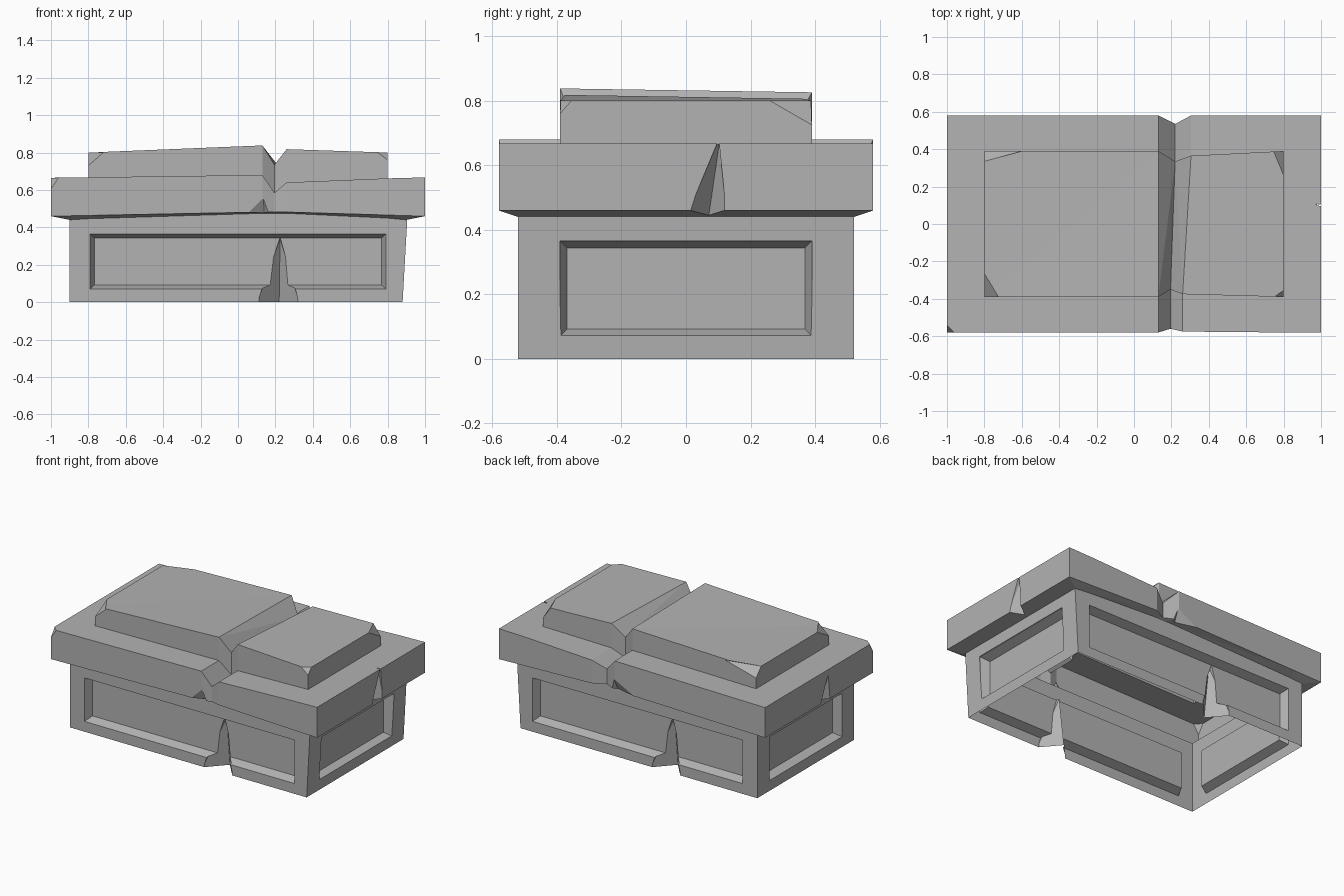
import bpy, bmesh
from mathutils import Vector

cube = bpy.data.objects.get("Cube")
if cube:
    bpy.data.objects.remove(cube, do_unlink=True)

stone = bpy.data.materials.new("grey stone")
stone.use_nodes = True
GREY = (0.45, 0.45, 0.45, 1)
stone.diffuse_color = GREY
stone.node_tree.nodes["Principled BSDF"].inputs["Base Color"].default_value = GREY


def to_object(bm, name):
    bmesh.ops.recalc_face_normals(bm, faces=bm.faces)
    mesh = bpy.data.meshes.new(name)
    bm.to_mesh(mesh)
    bm.free()
    mesh.materials.append(stone)
    ob = bpy.data.objects.new(name, mesh)
    bpy.context.collection.objects.link(ob)
    return ob


def hull(name, points):
    """Convex solid around a few points."""
    bm = bmesh.new()
    for p in points:
        bm.verts.new(p)
    res = bmesh.ops.convex_hull(bm, input=bm.verts)
    loose = {v for v in res["geom_interior"] + res["geom_unused"] if isinstance(v, bmesh.types.BMVert)}
    bmesh.ops.delete(bm, geom=list(loose), context="VERTS")
    return to_object(bm, name)


def turned(points):
    """The same points turned half round the vertical axis."""
    return [(-x, -y, z) for x, y, z in points]


def carve(ob, cutters, is_open):
    """Cut every cutter away, then drop the faces that leave the shell open."""
    for c in cutters:
        c.hide_render = True
        mod = ob.modifiers.new("cut", "BOOLEAN")
        mod.operation = "DIFFERENCE"
        mod.solver = "EXACT"
        mod.object = c
    bpy.context.view_layer.update()
    result = bpy.data.meshes.new_from_object(ob.evaluated_get(bpy.context.evaluated_depsgraph_get()))
    ob.modifiers.clear()
    ob.data = result
    for c in cutters:
        bpy.data.objects.remove(c, do_unlink=True)
    bm = bmesh.new()
    bm.from_mesh(result)
    bmesh.ops.delete(bm, geom=[f for f in bm.faces if is_open(f)], context="FACES")
    bmesh.ops.dissolve_limit(bm, angle_limit=0.01, verts=bm.verts, edges=bm.edges)
    for f in bm.faces:
        f.smooth = False
        f.material_index = 0
    bm.to_mesh(result)
    bm.free()


# Chest: a box whose right end leans in slightly towards the ground
W, D, TOP = 0.9, 0.52, 0.48
chest = hull("chest", [(x, y, z) for y in (-D, D)
                       for x, z in ((-W, 0), (W - 0.02, 0), (W + 0.007, TOP), (-W, TOP))])


# Sunken panels with sloping reveals on all four sides
def panel(half, wall, depth, along_x, side):
    points = []
    for grow, off in ((0.021, 0.05), (0, 0), (-0.022, -depth)):
        if off > 0:
            grow = 0
        for s in (-1, 1):
            for z in (0.07 - grow, 0.365 + grow):
                if grow > 0:
                    continue
                a, b = s * (half + grow), side * (wall + off)
                points.append((a, b, z) if along_x else (b, a, z))
    return hull("panel_cutter", points)


cutters = [panel(0.79, D, 0.055, True, s) for s in (-1, 1)]
cutters += [panel(0.39, W - 0.01 * (s > 0), 0.055, False, s) for s in (-1, 1)]

# Wedge cracks rising from the ground on the front and the back
crack = [(0.1, -0.53, -0.01), (0.33, -0.53, -0.01), (0.22, -0.4, -0.01),
         (0.225, -0.53, 0.36), (0.225, -0.44, 0.34)]
cutters += [hull("crack_cutter", p) for p in (crack, turned(crack))]
carve(chest, cutters, lambda f: abs(f.normal.z) > 0.99 and
      (f.calc_center_median().z < 0.01 or f.calc_center_median().z > TOP - 0.01))

# Lid: cross-sections from end to end, with a broken valley across it
# front x, back x, lid front, lid back, lid height, slab front, slab back, slab height
FLAT = (-0.58, 0.58)
SLAB = (-0.39, 0.39)
stations = [
    (-1, -1, *FLAT, 0.665, *SLAB, 0.665),
    (-0.8, -0.8, *FLAT, 0.667, *SLAB, 0.667),
    (-0.8, -0.8, *FLAT, 0.667, *SLAB, 0.8),
    (0.13, 0.13, *FLAT, 0.68, *SLAB, 0.838),
    (0.195, 0.22, -0.56, 0.535, 0.585, -0.35, 0.335, 0.735),
    (0.26, 0.305, -0.575, 0.58, 0.64, -0.375, 0.365, 0.818),
    (0.8, 0.8, *FLAT, 0.662, *SLAB, 0.8),
    (0.8, 0.8, *FLAT, 0.662, *SLAB, 0.662),
    (1, 1, *FLAT, 0.667, *SLAB, 0.667),
]
bm = bmesh.new()
rings = []
for xf, xb, yf, yb, lid_z, sf, sb, slab_z in stations:
    rise = max(0, min((xf + 1) / 1.13, (1 - xf) / 0.74, 1))
    under, neck = 0.46 + 0.022 * rise, 0.44 + 0.035 * rise
    tilt = 0.012 if abs(xf) < 0.5 else 0
    inner = max(-W, min(W, xf))
    ring = [(inner, -D, neck), (xf, yf, under), (xf, yf, lid_z), (xf, sf, lid_z), (xf, sf, slab_z),
            (xb, sb, slab_z - tilt), (xb, sb, lid_z), (xb, yb, lid_z), (xb, yb, under), (inner, D, neck)]
    rings.append([bm.verts.new(p) for p in ring])
for a, b in zip(rings, rings[1:]):
    for i in range(len(a)):
        j = (i + 1) % len(a)
        bm.faces.new((a[i], a[j], b[j], b[i]))
for r in (rings[0], rings[-1]):
    bm.faces.new((r[0], r[1], r[8], r[9]))
    bm.faces.new((r[1], r[2], r[3], r[6], r[7], r[8]))
    bm.faces.new((r[3], r[4], r[5], r[6]))
bmesh.ops.remove_doubles(bm, verts=bm.verts, dist=0.0005)
bmesh.ops.dissolve_degenerate(bm, edges=bm.edges, dist=0.0005)
bmesh.ops.triangulate(bm, faces=bm.faces)
lid = to_object(bm, "lid")


# Chipped corners: a slanted cut through three points on the corner's edges
def chip(corner, dx, dy, dz):
    c = Vector(corner)
    sx, sy = (1 if v > 0 else -1 for v in c.xy)
    cut = [c - Vector((sx * dx, 0, 0)), c - Vector((0, sy * dy, 0)), c - Vector((0, 0, dz))]
    out = Vector((sx, sy, 1)) * 0.12
    return hull("chip_cutter", cut + [p + out for p in cut])


cutters = [chip((-1, -0.58, 0.665), 0.04, 0.04, 0.06),
           chip((-0.8, -0.39, 0.8), 0.08, 0.125, 0.07),
           chip((0.8, -0.39, 0.8), 0.055, 0.035, 0.04),
           chip((0.8, 0.39, 0.8), 0.055, 0.13, 0.075),
           chip((-0.8, 0.39, 0.8), 0.23, 0.055, 0.06)]

# Notches broken out of the lid's lower rim on all four sides
notches = [
    [(-0.02, -0.6, 0.45), (0.2, -0.6, 0.45), (0.135, -0.6, 0.6), (0.14, -0.53, 0.45)],
    [(-0.15, 0.6, 0.45), (0.22, 0.6, 0.45), (0.14, 0.6, 0.6), (0.13, 0.53, 0.45)],
    [(1.01, 0, 0.44), (1.01, 0.125, 0.44), (1.01, 0.1, 0.68), (0.975, 0.105, 0.68), (0.925, 0.07, 0.44)],
    [(-1.01, 0, 0.44), (-1.01, -0.125, 0.44), (-1.01, -0.1, 0.66), (-0.93, -0.08, 0.44)],
]
cutters += [hull("notch_cutter", n) for n in notches]


def lid_opening(f):
    c = f.calc_center_median()
    return c.z < 0.49 and abs(c.x) < 0.88 and abs(c.y) < 0.3 and f.normal.z < -0.9


carve(lid, cutters, lid_opening)
